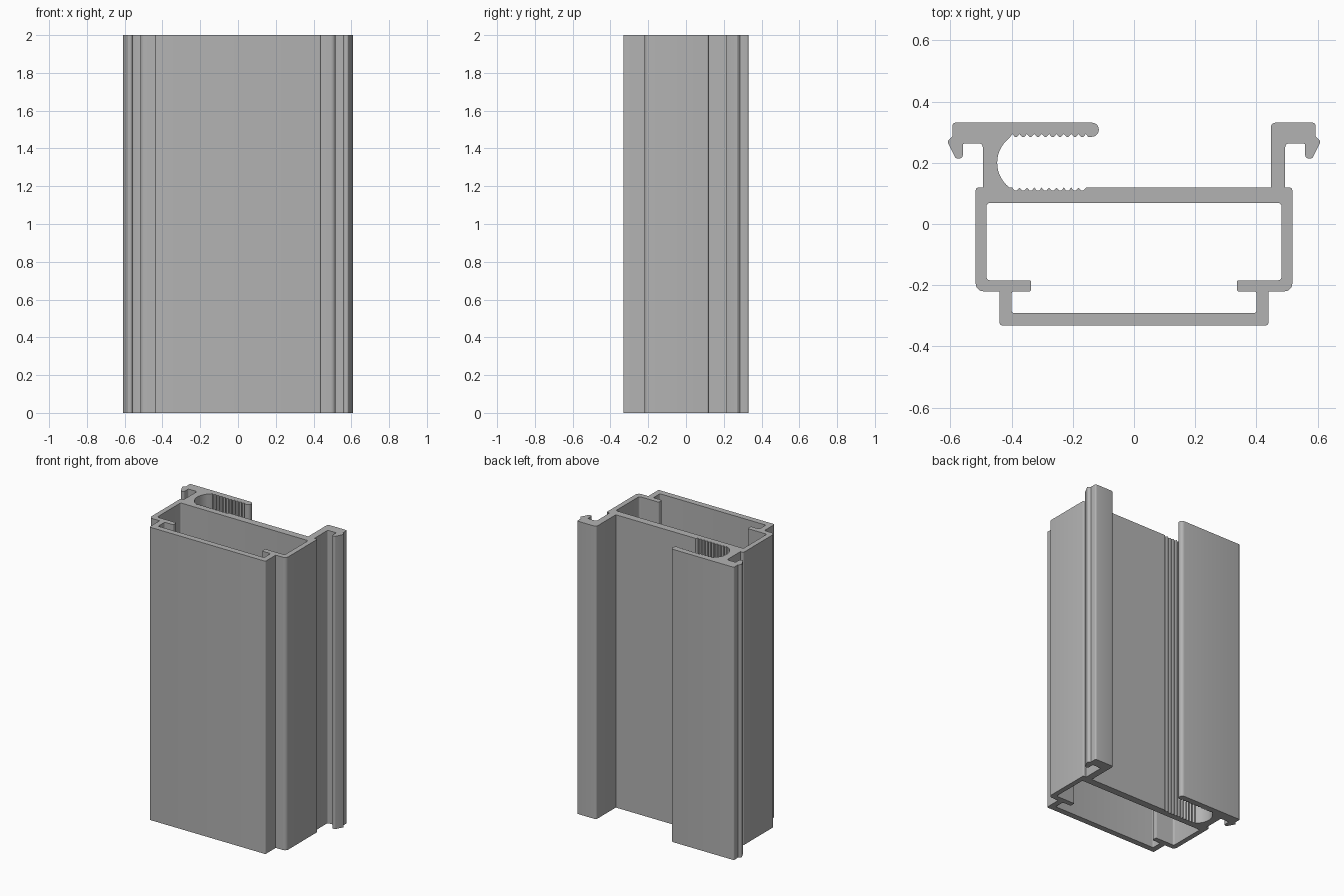
import bpy
import math
from mathutils import Vector

cube = bpy.data.objects.get("Cube")
if cube:
    bpy.data.objects.remove(cube, do_unlink=True)

HEIGHT = 2.0


def rounded(corners, steps=5):
    """Turn (x, y, radius) corners into a closed outline with filleted corners."""
    out = []
    for i, (x, y, r) in enumerate(corners):
        p = Vector((x, y))
        if r == 0:
            out.append(p)
            continue
        a = Vector(corners[i - 1][:2]) - p
        b = Vector(corners[(i + 1) % len(corners)][:2]) - p
        half = a.angle(b) / 2
        a.normalize()
        b.normalize()
        centre = p + (a + b).normalized() * (r / math.sin(half))
        reach = r / math.tan(half)
        start, end = p + a * reach - centre, p + b * reach - centre
        turn = start.angle_signed(end)
        for k in range(steps + 1):
            t = -turn * k / steps
            c, s = math.cos(t), math.sin(t)
            out.append(centre + Vector((start.x * c - start.y * s,
                                        start.x * s + start.y * c)))
    return out


def teeth(x0, x1, y_wall, y_tip, count=10):
    """Row of small grip ridges along a wall."""
    step = (x1 - x0) / count
    pts = []
    for i in range(count):
        for f, y in ((0, y_wall), (0.35, y_tip), (0.65, y_tip)):
            pts.append((x0 + step * (i + f), y, 0))
    return pts + [(x1, y_wall, 0)]


def clip(side):
    """Snap hook, from the leg's outer face round to the top edge."""
    pts = [(.494, .263, .012), (.559, .263, .006), (.559, .214, .012),
           (.582, .214, .008), (.61, .27, .008), (.593, .287, 0), (.593, .331, .01)]
    return [(side * x, y, r) for x, y, r in pts]


# Screw channel: round end between the two ridged walls
arc = []
for k in range(1, 16):
    t = math.radians(240 - 120 * k / 16)
    arc.append((-.345 + .102 * math.cos(t), .2 + .102 * math.sin(t), 0))

# Outer outline, counter-clockwise from the front left corner
outer = [(-.439, -.331, .008), (.439, -.331, .008), (.439, -.22, 0),
         (.517, -.22, .025), (.517, .119, .008), (.494, .119, 0)]
outer += clip(1)
outer += [(.447, .331, .015), (.447, .119, 0)]
outer += teeth(-.157, -.398, .119, .109)
outer += arc
outer += teeth(-.398, -.157, .294, .285)
outer += [(-.15, .285, 0), (-.115, .285, .022), (-.115, .331, .022)]
outer += reversed(clip(-1))
outer += [(-.494, .119, 0), (-.517, .119, .008), (-.517, -.22, .025), (-.439, -.22, 0)]

# Hollow chamber with the two inward flanges
half = [(.4, -.29, .006), (.4, -.22, .008), (.336, -.22, .006),
        (.336, -.184, .006), (.482, -.184, .012), (.482, .069, .012)]
chamber = half + [(-x, y, r) for x, y, r in reversed(half)]

# Fill the section and extrude it upward
curve = bpy.data.curves.new("profile_section", "CURVE")
curve.dimensions = "2D"
curve.fill_mode = "BOTH"
curve.extrude = HEIGHT / 2
for corners in (outer, chamber):
    pts = rounded(corners)
    spline = curve.splines.new("POLY")
    spline.points.add(len(pts) - 1)
    for sp, p in zip(spline.points, pts):
        sp.co = (p.x, p.y, 0, 1)
    spline.use_cyclic_u = True

body = bpy.data.objects.new("extruded_frame_profile", curve)
bpy.context.collection.objects.link(body)
body.location.z = HEIGHT / 2
bpy.ops.object.select_all(action="DESELECT")
body.select_set(True)
bpy.context.view_layer.objects.active = body
bpy.ops.object.convert(target="MESH")
body = bpy.context.view_layer.objects.active

# Weld the caps to the walls
bpy.ops.object.mode_set(mode="EDIT")
bpy.ops.mesh.select_all(action="SELECT")
bpy.ops.mesh.remove_doubles(threshold=0.0001)
bpy.ops.mesh.normals_make_consistent(inside=False)
bpy.ops.object.mode_set(mode="OBJECT")
bpy.ops.object.shade_smooth_by_angle(angle=math.radians(30))

# Plain aluminium grey
grey = bpy.data.materials.new("aluminium_grey")
grey.use_nodes = True
colour = (.45, .45, .45, 1)
grey.diffuse_color = colour
grey.node_tree.nodes["Principled BSDF"].inputs["Base Color"].default_value = colour
body.data.materials.clear()
body.data.materials.append(grey)
